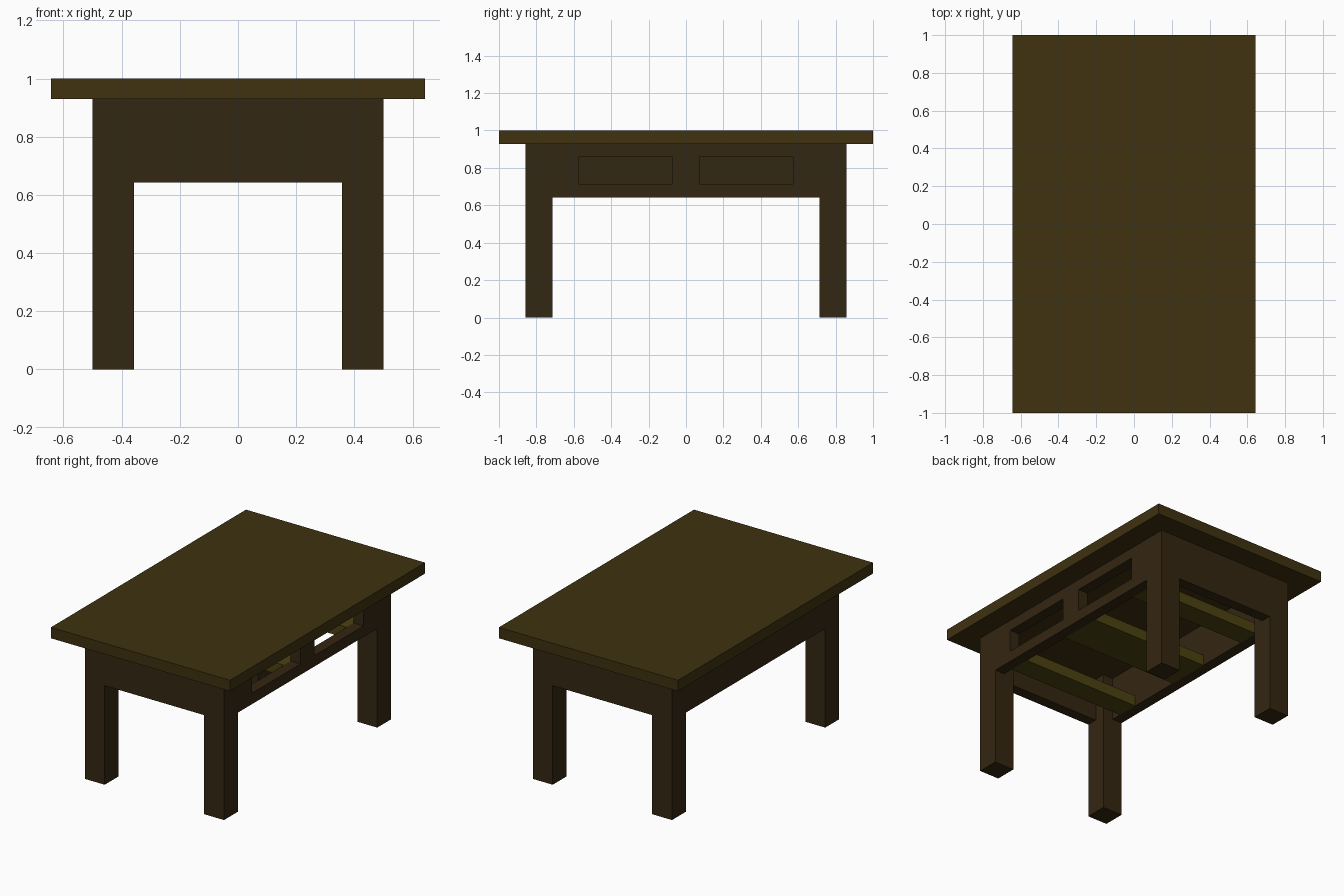
import bpy

if "Cube" in bpy.data.objects:
    bpy.data.objects.remove(bpy.data.objects["Cube"])


def material(name, rgb):
    m = bpy.data.materials.new(name)
    m.diffuse_color = (*rgb, 1)
    m.use_nodes = True
    m.node_tree.nodes["Principled BSDF"].inputs["Base Color"].default_value = m.diffuse_color
    return m


TOP = material("top_wood", (0.050, 0.031, 0.005))
FRAME = material("frame_wood", (0.034, 0.020, 0.006))
RUNNER = material("runner_wood", (0.070, 0.054, 0.005))


def box(name, x, y, z, mat=None):
    """Box from (min, max) ranges on each axis."""
    bpy.ops.mesh.primitive_cube_add(size=1, location=[(a + b) / 2 for a, b in (x, y, z)])
    ob = bpy.context.object
    ob.name = name
    ob.scale = [b - a for a, b in (x, y, z)]
    bpy.ops.object.transform_apply(location=False, rotation=False, scale=True)
    if mat:
        ob.data.materials.append(mat)
    return ob


def span(a, b, side):
    return tuple(sorted((a * side, b * side)))


APRON_Z = (0.643, 0.929)

# Table top
box("table_top", (-0.643, 0.643), (-1, 1), (0.929, 1), TOP)

# Four square legs
for sx, side in ((-1, "left"), (1, "right")):
    for sy, end in ((-1, "front"), (1, "back")):
        box(f"{end}_{side}_leg", span(0.357, 0.5, sx), span(0.714, 0.857, sy), (0, 0.929), FRAME)

# Front and back aprons, flush with the outside of the legs
for sy, end in ((-1, "front"), (1, "back")):
    box(f"{end}_apron", (-0.357, 0.357), span(0.786, 0.857, sy), APRON_Z, FRAME)

# Side aprons
box("left_apron", (-0.5, -0.429), (-0.714, 0.714), APRON_Z, FRAME)
right = box("right_apron", (0.429, 0.5), (-0.714, 0.714), APRON_Z, FRAME)

# Two drawer openings through the right apron
for sy in (-1, 1):
    cutter = box("drawer_opening_cutter", (0.38, 0.55), span(0.073, 0.573, sy), (0.714, 0.86))
    cutter.hide_render = True
    cutter.hide_set(True)
    mod = right.modifiers.new("drawer_opening", "BOOLEAN")
    mod.operation = "DIFFERENCE"
    mod.solver = "EXACT"
    mod.object = cutter

# Drawer runners spanning between the side aprons
for name, y in (("front_runner", (-0.643, -0.5)),
                ("middle_runner", (-0.143, 0.143)),
                ("back_runner", (0.5, 0.643))):
    box(name, (-0.429, 0.429), y, (0.643, 0.714), RUNNER)
